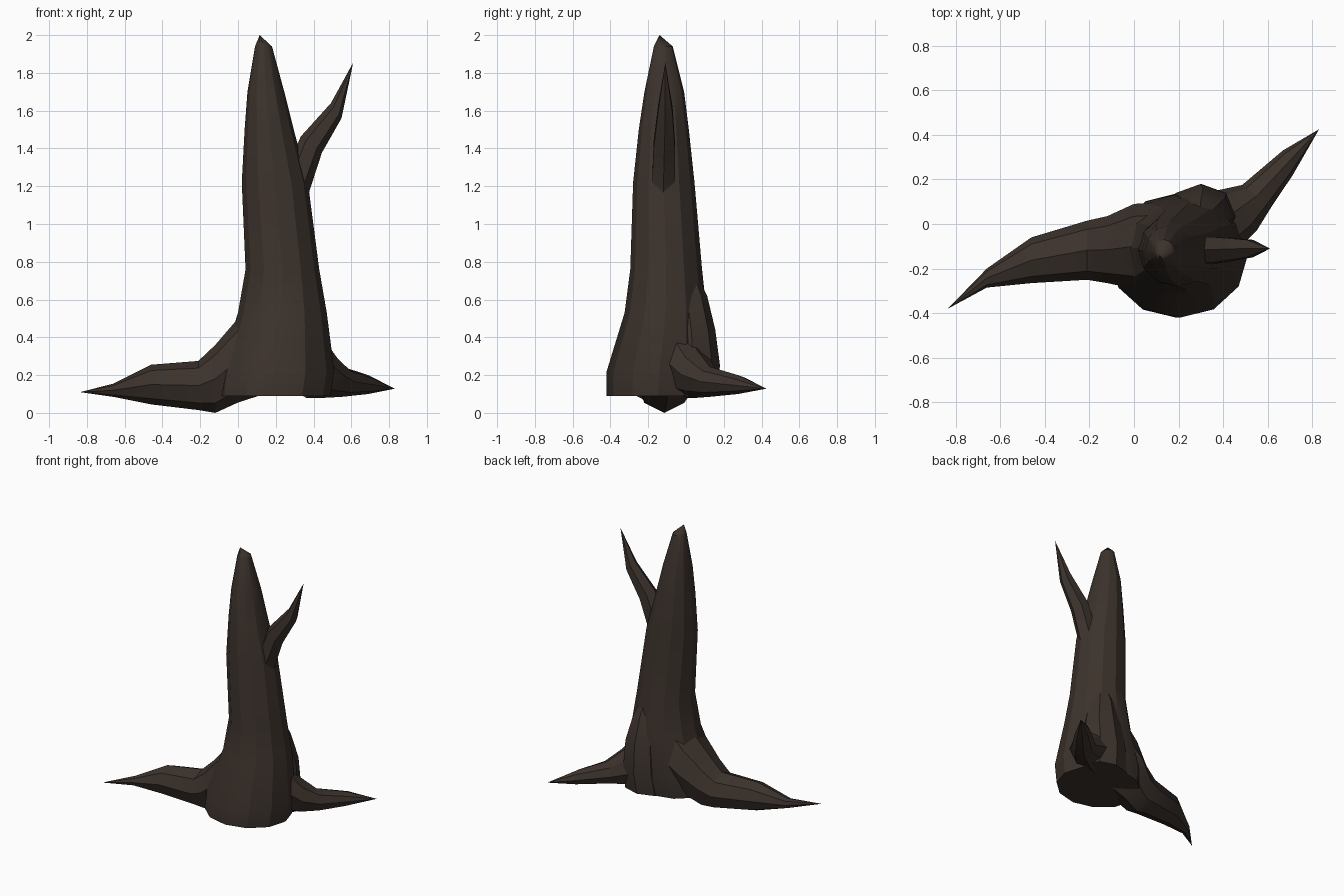
import bpy, bmesh, math
from mathutils import Vector

cube = bpy.data.objects.get("Cube")
if cube:
    bpy.data.objects.remove(cube, do_unlink=True)

bark = bpy.data.materials.new("dark_brown_bark")
bark.use_nodes = True
colour = (0.045, 0.032, 0.025, 1)
bark.diffuse_color = colour
bark.node_tree.nodes["Principled BSDF"].inputs["Base Color"].default_value = colour
bark.node_tree.nodes["Principled BSDF"].inputs["Roughness"].default_value = 0.9


def loft(name, sections, tip, sides, turn=0.0):
    """Skin elliptical sections (centre, half axis u, half axis v), ending in a point."""
    bm = bmesh.new()
    rings = []
    for c, u, v in sections:
        angles = [math.tau * (i + turn) / sides for i in range(sides)]
        rings.append([bm.verts.new(Vector(c) + Vector(u) * math.cos(a) + Vector(v) * math.sin(a))
                      for a in angles])
    end = bm.verts.new(tip)
    bm.faces.new(rings[0])
    for i in range(sides):
        j = (i + 1) % sides
        for low, high in zip(rings, rings[1:]):
            bm.faces.new((low[i], low[j], high[j], high[i]))
        bm.faces.new((rings[-1][i], rings[-1][j], end))
    bmesh.ops.recalc_face_normals(bm, faces=bm.faces)
    mesh = bpy.data.meshes.new(name)
    bm.to_mesh(mesh)
    bm.free()
    mesh.materials.append(bark)
    obj = bpy.data.objects.new(name, mesh)
    bpy.context.collection.objects.link(obj)
    bpy.ops.object.select_all(action='DESELECT')
    obj.select_set(True)
    bpy.context.view_layer.objects.active = obj
    bpy.ops.object.shade_smooth_by_angle(angle=math.radians(28))
    return obj


def level(z, x0, x1, y0, y1):
    """Horizontal section from its extents."""
    return (((x0 + x1) / 2, (y0 + y1) / 2, z), ((x1 - x0) / 2, 0, 0), (0, (y1 - y0) / 2, 0))


def upright(x, y0, y1, z0, z1):
    """Section across the x axis from its extents."""
    return ((x, (y0 + y1) / 2, (z0 + z1) / 2), (0, (y1 - y0) / 2, 0), (0, 0, (z1 - z0) / 2))


# Trunk, flared at the foot and narrowing to a broken point
loft("trunk", [
    level(0.09, -0.11, 0.49, -0.42, 0.12),
    level(0.22, -0.10, 0.51, -0.42, 0.14),
    level(0.53, 0.00, 0.47, -0.325, 0.11),
    level(0.76, 0.04, 0.43, -0.295, 0.085),
    level(1.22, 0.02, 0.37, -0.28, 0.045),
    level(1.50, 0.035, 0.295, -0.25, 0.015),
    level(1.70, 0.05, 0.245, -0.22, -0.01),
    level(1.94, 0.09, 0.18, -0.17, -0.07),
], (0.115, -0.14, 2.0), 12)

# Side branch forking off the upper trunk
loft("branch", [
    ((0.27, -0.12, 1.05), (0.08, 0, -0.02), (0, 0.07, 0)),
    ((0.305, -0.12, 1.2), (0.075, 0, -0.02), (0, 0.07, 0)),
    ((0.388, -0.115, 1.42), (0.056, 0, -0.043), (0, 0.065, 0)),
    ((0.52, -0.11, 1.60), (0.028, 0, -0.04), (0, 0.045, 0)),
], (0.61, -0.11, 1.855), 6)

# Long root sweeping to the right side
loft("right_root", [
    upright(0.14, -0.3, 0.1, 0.1, 0.66),
    upright(0.0, -0.29, 0.09, 0.055, 0.5),
    upright(-0.12, -0.265, 0.035, 0.0, 0.36),
    upright(-0.21, -0.25, 0.015, 0.015, 0.275),
    upright(-0.46, -0.265, -0.06, 0.045, 0.255),
    upright(-0.66, -0.285, -0.2, 0.085, 0.155),
], (-0.835, -0.38, 0.11), 8)

# Short root reaching back on the left side
loft("left_root", [
    ((0.36, 0.0, 0.27), (0.12, -0.1, 0), (0, 0, 0.19)),
    ((0.46, 0.06, 0.205), (0.09, -0.09, 0), (0, 0, 0.125)),
    ((0.55, 0.125, 0.165), (0.065, -0.05, 0), (0, 0, 0.08)),
    ((0.69, 0.275, 0.15), (0.022, -0.055, 0), (0, 0, 0.05)),
], (0.83, 0.425, 0.128), 8)

# Buttress swelling up the back of the trunk
loft("back_buttress", [
    level(0.09, 0.12, 0.46, -0.1, 0.16),
    level(0.25, 0.14, 0.46, -0.1, 0.18),
    level(0.44, 0.17, 0.45, -0.1, 0.155),
    level(0.62, 0.2, 0.4, -0.1, 0.112),
], (0.29, 0.0, 0.85), 8)
